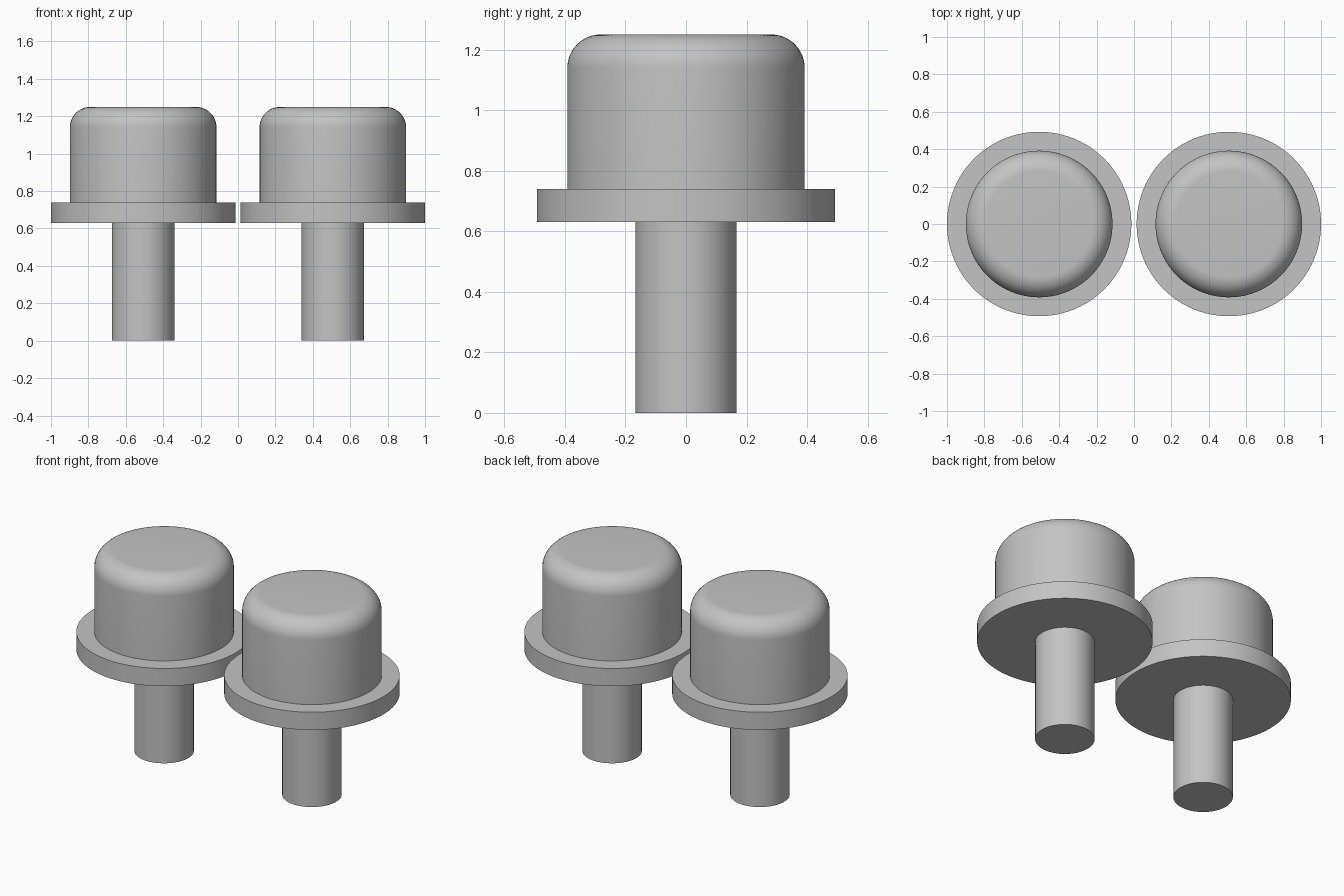
import bpy
import bmesh
from math import sin, cos, pi, radians

cube = bpy.data.objects.get("Cube")
if cube:
    bpy.data.objects.remove(cube, do_unlink=True)

SEGMENTS = 96
OFFSET = 0.507                      # axis distance from the centre
STEM_R, FLANGE_R, CAP_R, FILLET = 0.167, 0.493, 0.392, 0.11
FLANGE_Z, CAP_Z, TOP_Z = 0.63, 0.74, 1.25

grey = bpy.data.materials.new("plain_grey")
grey.use_nodes = True
colour = (0.55, 0.55, 0.55, 1)
grey.diffuse_color = colour
grey.node_tree.nodes["Principled BSDF"].inputs["Base Color"].default_value = colour


def lathe(name, profile, x):
    """Revolve (radius, z) points around a vertical axis and close both ends."""
    bm = bmesh.new()
    rings = [[bm.verts.new((r * cos(2 * pi * i / SEGMENTS), r * sin(2 * pi * i / SEGMENTS), z))
              for i in range(SEGMENTS)] for r, z in profile]
    for low, high in zip(rings, rings[1:]):
        for i in range(SEGMENTS):
            j = (i + 1) % SEGMENTS
            bm.faces.new((low[i], low[j], high[j], high[i]))
    bm.faces.new(rings[0][::-1])
    bm.faces.new(rings[-1])
    mesh = bpy.data.meshes.new(name)
    bm.to_mesh(mesh)
    bm.free()
    mesh.materials.append(grey)
    obj = bpy.data.objects.new(name, mesh)
    obj.location.x = x
    bpy.context.collection.objects.link(obj)
    bpy.ops.object.select_all(action="DESELECT")
    obj.select_set(True)
    bpy.context.view_layer.objects.active = obj
    bpy.ops.object.shade_smooth_by_angle(angle=radians(30))


# Rounded shoulder of the cap
shoulder = [(CAP_R - FILLET + FILLET * cos(a), TOP_Z - FILLET + FILLET * sin(a))
            for a in (pi / 2 * k / 12 for k in range(13))]

# Two identical pegs side by side
for side, x in (("right", -OFFSET), ("left", OFFSET)):
    lathe(side + "_stem", [(STEM_R, 0), (STEM_R, FLANGE_Z)], x)
    lathe(side + "_flange", [(FLANGE_R, FLANGE_Z), (FLANGE_R, CAP_Z)], x)
    lathe(side + "_cap", [(CAP_R, CAP_Z)] + shoulder, x)
